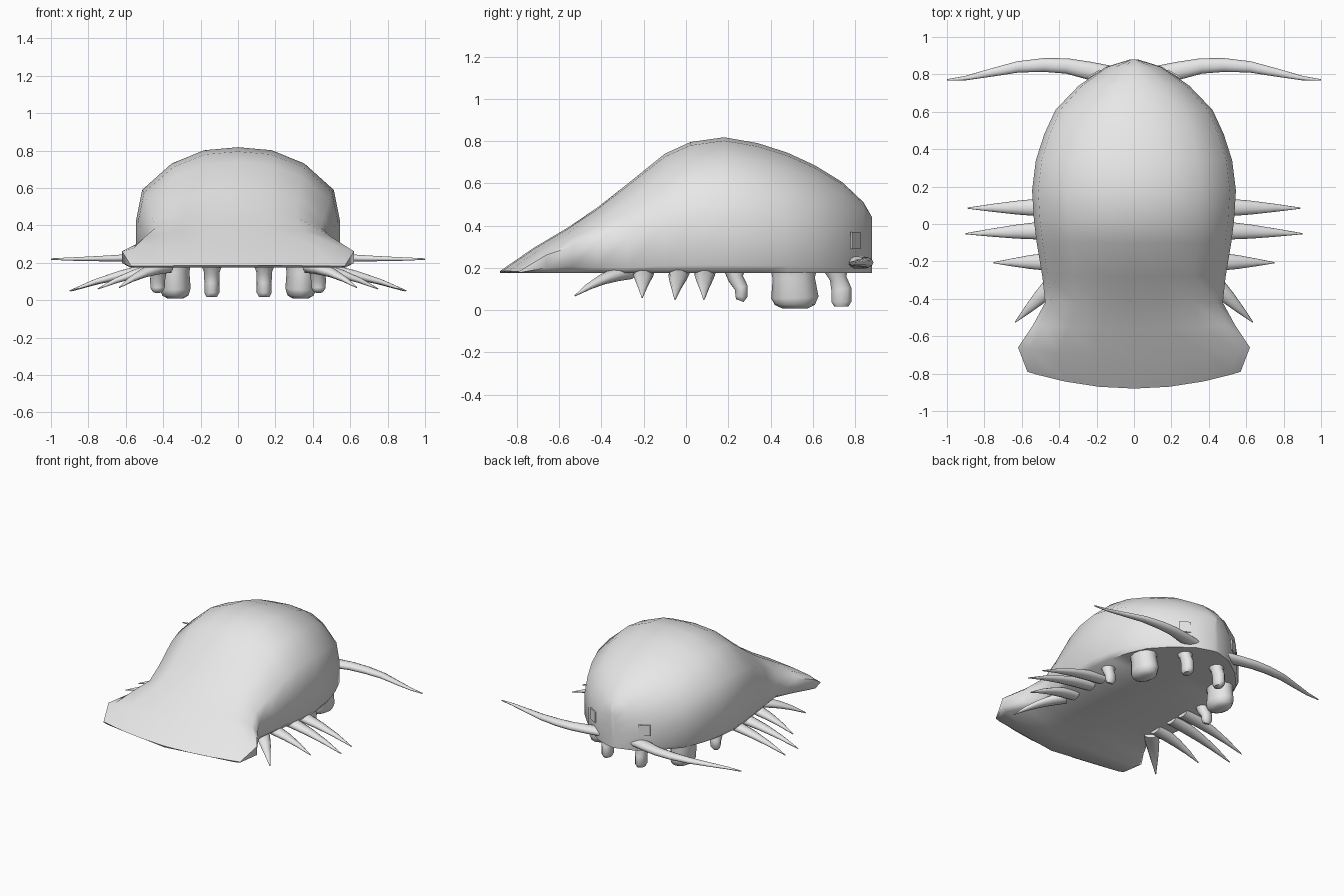
import bpy, bmesh, math
from mathutils import Vector

if "Cube" in bpy.data.objects:
    bpy.data.objects.remove(bpy.data.objects["Cube"])

shell_grey = bpy.data.materials.new("shell_grey")
shell_grey.diffuse_color = (0.8, 0.8, 0.8, 1)
shell_grey.use_nodes = True
shell_grey.node_tree.nodes["Principled BSDF"].inputs["Base Color"].default_value = shell_grey.diffuse_color


def finish(name, bm, angle=50, mirror=False):
    """Turn a bmesh into a smooth shaded object, optionally mirrored left to right."""
    bmesh.ops.recalc_face_normals(bm, faces=bm.faces)
    mesh = bpy.data.meshes.new(name)
    bm.to_mesh(mesh)
    bm.free()
    mesh.materials.append(shell_grey)
    ob = bpy.data.objects.new(name, mesh)
    bpy.context.collection.objects.link(ob)
    bpy.ops.object.select_all(action='DESELECT')
    ob.select_set(True)
    bpy.context.view_layer.objects.active = ob
    bpy.ops.object.shade_smooth_by_angle(angle=math.radians(angle))
    if mirror:
        mod = ob.modifiers.new("mirror", 'MIRROR')
        mod.use_clip = False
        mod.use_mirror_merge = False
    return ob


def loft(bm, rings):
    """Skin closed rings of points and cap both ends."""
    vr = [[bm.verts.new(p) for p in r] for r in rings]
    n = len(vr[0])
    for a, b in zip(vr, vr[1:]):
        for i in range(n):
            j = (i + 1) % n
            bm.faces.new((a[i], a[j], b[j], b[i]))
    bm.faces.new(vr[0])
    bm.faces.new(vr[-1])


def limb(name, points, radii, ref, sides=10):
    """Tapered tube with elliptical rings; radii are (across, along ref)."""
    pts = [Vector(p) for p in points]
    rings = []
    for i, p in enumerate(pts):
        t = (pts[min(i + 1, len(pts) - 1)] - pts[max(i - 1, 0)]).normalized()
        side = t.cross(Vector(ref)).normalized()
        up = side.cross(t)
        ra, rb = radii[i]
        rings.append([p + side * ra * math.cos(k * math.tau / sides)
                      + up * rb * math.sin(k * math.tau / sides) for k in range(sides)])
    bm = bmesh.new()
    loft(bm, rings)
    return finish(name, bm, 60, True)


# body: half cross-sections blended between the round shell and the flat tail
BASE = 0.175
ROUND = [(0.95, 0), (1, .06), (1, .39), (.94, .645), (.65, .865), (.33, .975), (0, 1)]
TAIL = [(0.93, 0), (1, .2), (1, .72), (.9, .86), (.65, .92), (.33, .98), (0, 1)]
# y, half width, top z, tail blend, sweep of the edge
STATIONS = [
    (-.88, .57, .185, 1, .09), (-.72, .62, .295, 1, .06), (-.56, .54, .39, .6, .02),
    (-.42, .475, .485, .15, 0), (-.28, .49, .595, 0, 0), (-.1, .52, .74, 0, 0),
    (.02, .535, .795, 0, 0), (.18, .545, .818, 0, 0), (.34, .525, .79, 0, 0),
    (.48, .48, .745, 0, 0), (.61, .42, .685, 0, 0), (.74, .295, .605, 0, 0),
    (.84, .15, .51, 0, 0), (.88, .02, .44, 0, 0)]
rings = []
for y, w, top, blend, sweep in STATIONS:
    half = []
    for (ax, az), (bx, bz) in zip(ROUND, TAIL):
        x = ax + (bx - ax) * blend
        z = az + (bz - az) * blend
        half.append((x * w, y + sweep * x * x, BASE + z * (top - BASE)))
    left = [(-x, yy, z) for x, yy, z in reversed(half[:-1])]
    rings.append(half + left + [(0, y, BASE)])
bm = bmesh.new()
loft(bm, rings)
finish("body_shell", bm, 55)

# antennae sweeping sideways from the head
limb("antenna",
     [(.12, .79, .225), (.24, .82, .225), (.36, .845, .225), (.48, .85, .225),
      (.62, .84, .225), (.76, .81, .222), (.9, .78, .22), (1, .77, .22)],
     [(.055, .03), (.048, .03), (.041, .028), (.037, .025),
      (.03, .02), (.022, .014), (.012, .009), (.004, .004)], (0, 0, 1))

# side spines
for i, (root, tip) in enumerate([((.36, .09, .18), (.89, .085, .05)),
                                 ((.36, -.03, .18), (.9, -.052, .05)),
                                 ((.36, -.2, .18), (.75, -.207, .06)),
                                 ((.38, -.27, .18), (.635, -.525, .068))]):
    a, b = Vector(root), Vector(tip)
    path = []
    for t in (0, .25, .5, .75, 1):
        p = a.lerp(b, t)
        p.z += .08 * t * (1 - t)
        path.append(p)
    limb(f"spine_{i + 1}", path,
         [(.05, .035), (.048, .032), (.037, .024), (.021, .015), (.003, .003)], (0, 0, 1))

# stubby legs: radii are (along x, along y)
limb("large_leg",
     [(.34, .51, .2), (.34, .51, .15), (.335, .515, .06), (.335, .515, .025), (.335, .515, .008)],
     [(.09, .11), (.08, .1), (.082, .112), (.07, .095), (.04, .06)], (0, 1, 0), 12)
limb("front_leg",
     [(.14, .71, .2), (.14, .72, .15), (.14, .735, .1), (.14, .735, .04), (.14, .735, .018)],
     [(.06, .065), (.042, .042), (.04, .05), (.04, .05), (.028, .036)], (0, 1, 0))
limb("middle_leg",
     [(.42, .23, .2), (.425, .235, .15), (.43, .262, .105), (.43, .262, .065), (.43, .255, .045)],
     [(.055, .055), (.042, .038), (.04, .033), (.038, .03), (.025, .02)], (0, 1, 0))

# small square eye plates on the head
t = Vector((.864, -.504, 0))
n = Vector((.504, .864, 0))
c = Vector((.212, .798, .33))
bm = bmesh.new()
loft(bm, [[c + n * d + t * (.04 * u) + Vector((0, 0, .04 * v))
           for u, v in ((-1, -1), (1, -1), (1, 1), (-1, 1))] for d in (0, .009)])
finish("eye_plate", bm, 30, True)
